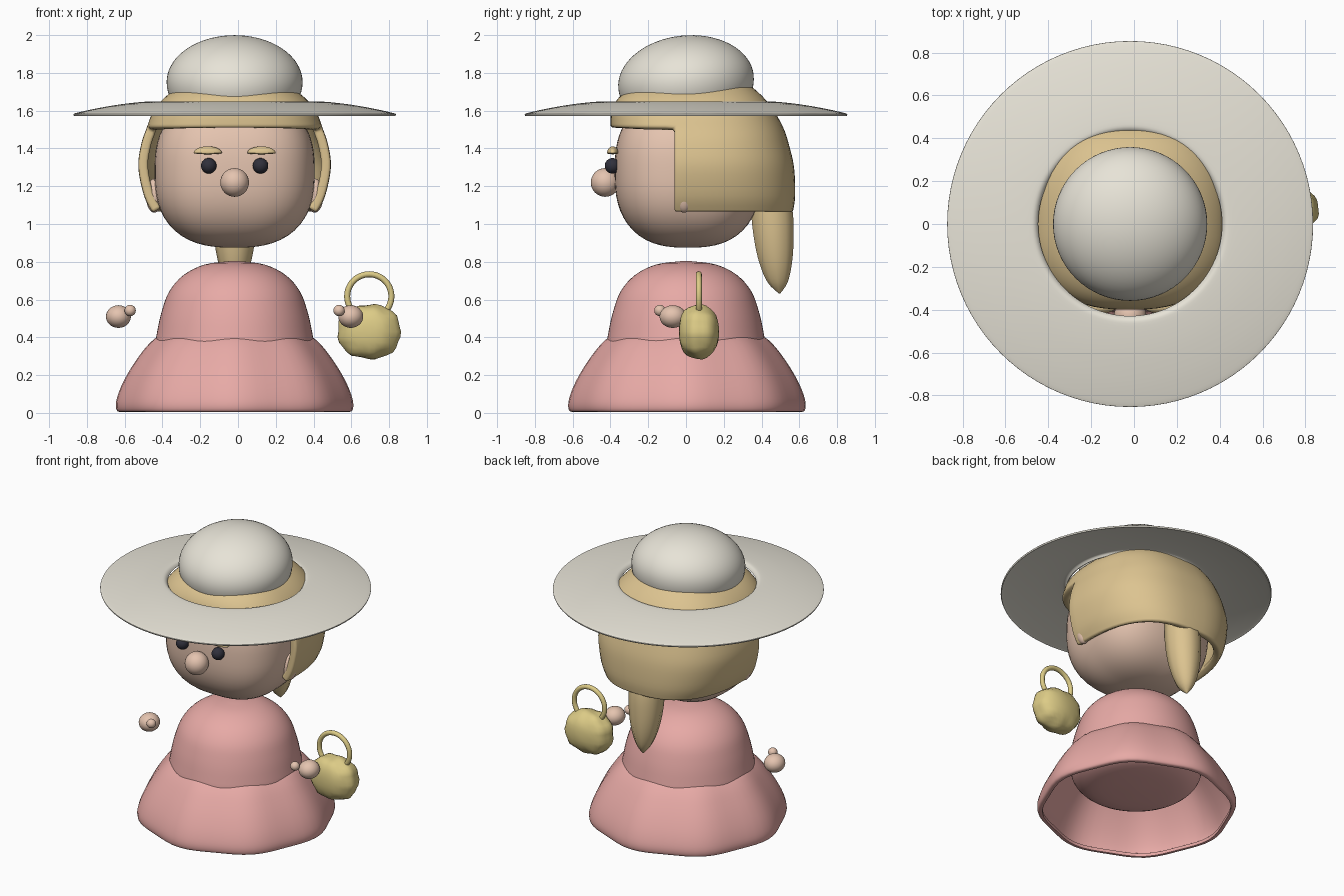
import bpy, bmesh, math
from mathutils import Vector, Matrix

if "Cube" in bpy.data.objects:
    bpy.data.objects.remove(bpy.data.objects["Cube"])

CX = -0.018  # symmetry plane of the figure

def material(name, rgb):
    m = bpy.data.materials.new(name)
    m.diffuse_color = (*rgb, 1)
    m.use_nodes = True
    m.node_tree.nodes["Principled BSDF"].inputs["Base Color"].default_value = m.diffuse_color
    return m

PINK = material("pink_cloth", (0.80, 0.40, 0.38))
SKIN = material("skin", (0.78, 0.55, 0.43))
HAIR = material("blond_hair", (0.72, 0.55, 0.28))
HAT = material("cream_felt", (0.80, 0.77, 0.68))
DARK = material("dark_eye", (0.03, 0.03, 0.045))
WICKER = material("wicker", (0.72, 0.60, 0.24))

def finish(name, bm, mat, thickness=0, offset=-1, angle=50):
    me = bpy.data.meshes.new(name)
    bm.to_mesh(me)
    bm.free()
    ob = bpy.data.objects.new(name, me)
    bpy.context.collection.objects.link(ob)
    me.materials.append(mat)
    if thickness:
        s = ob.modifiers.new("thickness", 'SOLIDIFY')
        s.thickness, s.offset = thickness, offset
        b = ob.modifiers.new("soft_edge", 'BEVEL')
        b.width, b.segments, b.angle_limit = thickness * 0.4, 3, math.radians(50)
    bpy.ops.object.select_all(action='DESELECT')
    ob.select_set(True)
    bpy.context.view_layer.objects.active = ob
    bpy.ops.object.shade_smooth_by_angle(angle=math.radians(angle))
    return ob

def loft(rings, keep=lambda i, j: True, caps=False):
    """Skin closed rings of points listed bottom to top (counter-clockwise)."""
    bm = bmesh.new()
    vs = [[bm.verts.new(p) for p in r] for r in rings]
    n = len(rings[0])
    for j in range(len(rings) - 1):
        for i in range(n):
            if keep(i, j):
                k = (i + 1) % n
                bm.faces.new((vs[j][i], vs[j][k], vs[j + 1][k], vs[j + 1][i]))
    if caps:
        bm.faces.new(vs[0][::-1])
        bm.faces.new(vs[-1])
    bmesh.ops.delete(bm, geom=[v for v in bm.verts if not v.link_faces], context='VERTS')
    return bm

def ring(z, rx, ry=None, cy=0, n=64, lobes=0, cx=CX):
    ry = rx if ry is None else ry
    pts = []
    for i in range(n):
        t = 2 * math.pi * i / n
        k = 1 + lobes * math.cos(8 * t)
        pts.append((cx + rx * k * math.cos(t), cy + ry * k * math.sin(t), z))
    return pts

def smooth_table(rows, steps=4):
    """Catmull-Rom interpolation through profile rows."""
    rows = [Vector(r) for r in rows]
    out = []
    for i in range(len(rows) - 1):
        a, b, c, d = rows[max(i - 1, 0)], rows[i], rows[i + 1], rows[min(i + 2, len(rows) - 1)]
        for s in range(steps):
            t = s / steps
            out.append(0.5 * (2 * b + (c - a) * t + (2 * a - 5 * b + 4 * c - d) * t * t
                              + (3 * b - a - 3 * c + d) * t ** 3))
    return out + [rows[-1]]

def ball(name, loc, size, mat, shape=None, rot=None, seg=32):
    bm = bmesh.new()
    bmesh.ops.create_uvsphere(bm, u_segments=seg, v_segments=seg // 2, radius=1)
    for v in bm.verts:
        if shape:
            v.co = shape(v.co.copy())
        v.co = Vector(a * b for a, b in zip(v.co, size))
        if rot:
            v.co = rot @ v.co
        v.co += Vector(loc)
    return finish(name, bm, mat)

# Dress: rounded torso inside a flared, gently eight-sided skirt
torso = smooth_table([(0.03, 0.15), (0.28, 0.165), (0.39, 0.23), (0.42, 0.34), (0.41, 0.43),
                      (0.385, 0.54), (0.345, 0.645), (0.27, 0.73), (0.16, 0.785), (0.03, 0.803)])
finish("dress_top", loft([ring(z, r) for r, z in torso], caps=True), PINK)
skirt = smooth_table([(0.585, 0.005), (0.612, 0.012), (0.616, 0.06), (0.59, 0.14),
                      (0.54, 0.235), (0.475, 0.33), (0.425, 0.385), (0.395, 0.405)])
finish("skirt", loft([ring(z, r, cy=0.005, lobes=0.018) for r, z in skirt]), PINK, 0.022)

# Head: rounded box
def boxy(p, e):
    def f(co):
        s = sum(abs(c) ** e for c in co) ** (1 / e)
        return co / s
    return f(p)

def head_shape(co):
    co = boxy(co, 2.7)
    if co.z < 0:
        co.x *= 1 - 0.06 * co.z ** 2
        co.y *= 1 - 0.06 * co.z ** 2
    return co

ball("head", (CX, 0.01, 1.27), (0.424, 0.388, 0.395), SKIN, head_shape, seg=64)
ball("nose", (CX, -0.428, 1.22), (0.076,) * 3, SKIN)

# Mirrored face parts and hands
for side, s in (("left", -1), ("right", 1)):
    ball(side + "_eye", (CX + s * 0.137, -0.389, 1.308), (0.041,) * 3, DARK)
    ball(side + "_brow", (CX + s * 0.142, -0.388, 1.376), (0.075, 0.03, 0.035), HAIR,
         lambda c: Vector((c.x, c.y, c.z if c.z > 0 else c.z * 0.2)))
    ball(side + "_ear", (CX + s * 0.425, -0.01, 1.15), (0.045, 0.05, 0.09), SKIN)
    ball(side + "_hand", (CX + s * 0.615, -0.07, 0.51), (0.066, 0.07, 0.06), SKIN)
    ball(side + "_thumb", (CX + s * 0.553, -0.138, 0.542), (0.03,) * 3, SKIN)

# Hair: bob with a face opening; rows are z, half width, back depth, front depth
table = smooth_table([(1.06, 0.435, 0.565, 0.40), (1.15, 0.48, 0.578, 0.40), (1.3, 0.51, 0.572, 0.40),
                      (1.42, 0.495, 0.545, 0.40), (1.51, 0.465, 0.515, 0.40), (1.6, 0.43, 0.465, 0.395),
                      (1.67, 0.37, 0.41, 0.355), (1.73, 0.29, 0.345, 0.28)])
N = 64

def hair_ring(row):
    z, a, back, front = row
    pts = []
    for i in range(N):
        t = 2 * math.pi * i / N
        c, s = math.cos(t), math.sin(t)
        x = math.copysign(abs(c) ** 0.8, c) * a
        y = math.copysign(abs(s) ** 0.8, s) * (back if s > 0 else front)
        pts.append((CX + x, y, z))
    return pts

bob = loft([hair_ring([r[k] for k in range(4)]) for r in
            [tuple(v) for v in table]],
           keep=lambda i, j: j >= 16 or not (33 <= i <= 62))
finish("hair_bob", bob, HAIR, 0.05)

# Ponytail: rows are z, centre y, half depth, half width
tail = smooth_table([(1.25, 0.44, 0.09, 0.11), (1.07, 0.455, 0.115, 0.115), (0.92, 0.465, 0.11, 0.108),
                     (0.79, 0.475, 0.09, 0.085), (0.69, 0.485, 0.055, 0.048), (0.632, 0.495, 0.004, 0.004)][::-1])
finish("ponytail", loft([ring(z, rx, ry, cy, n=10) for z, cy, ry, rx in
                         [tuple(v) for v in tail]], caps=True), HAIR)

# Sun hat: tilted crown and separate ring brim
ball("hat_crown", (CX, 0, 1.752), (0.36, 0.36, 0.246), HAT,
     lambda c: Vector((c.x, c.y, c.z if c.z > 0 else c.z * 1.1)),
     Matrix.Rotation(math.radians(6), 3, 'X'), seg=64)
brim = smooth_table([(0.855, 1.582), (0.83, 1.59), (0.73, 1.612), (0.6, 1.634),
                     (0.48, 1.647), (0.445, 1.644), (0.428, 1.625)])
finish("hat_brim", loft([ring(z, r, n=96) for r, z in brim]), HAT, 0.012)

# Basket: lumpy woven body with a ring handle
def lumpy(co):
    co = boxy(co, 2.3)
    t = math.atan2(co.z, co.x)
    return co * (0.98 + 0.025 * math.cos(9 * t + 0.6) * math.hypot(co.x, co.z)
                 + 0.02 * math.sin(7 * co.y + 4 * co.x))

BX, BY = 0.695, 0.068
ball("basket_body", (BX, BY, 0.43), (0.168, 0.108, 0.145), WICKER, lumpy)
bm = bmesh.new()
grid = []
for i in range(48):
    t = 2 * math.pi * i / 48
    row = []
    for j in range(12):
        p = 2 * math.pi * j / 12
        r = 0.117 + 0.016 * math.cos(p)
        row.append(bm.verts.new((BX + r * math.cos(t), BY + 0.016 * math.sin(p), 0.617 + r * math.sin(t))))
    grid.append(row)
for i in range(48):
    for j in range(12):
        a, b = grid[i], grid[(i + 1) % 48]
        bm.faces.new((a[j], a[(j + 1) % 12], b[(j + 1) % 12], b[j]))
bmesh.ops.recalc_face_normals(bm, faces=bm.faces)
finish("basket_handle", bm, WICKER)
